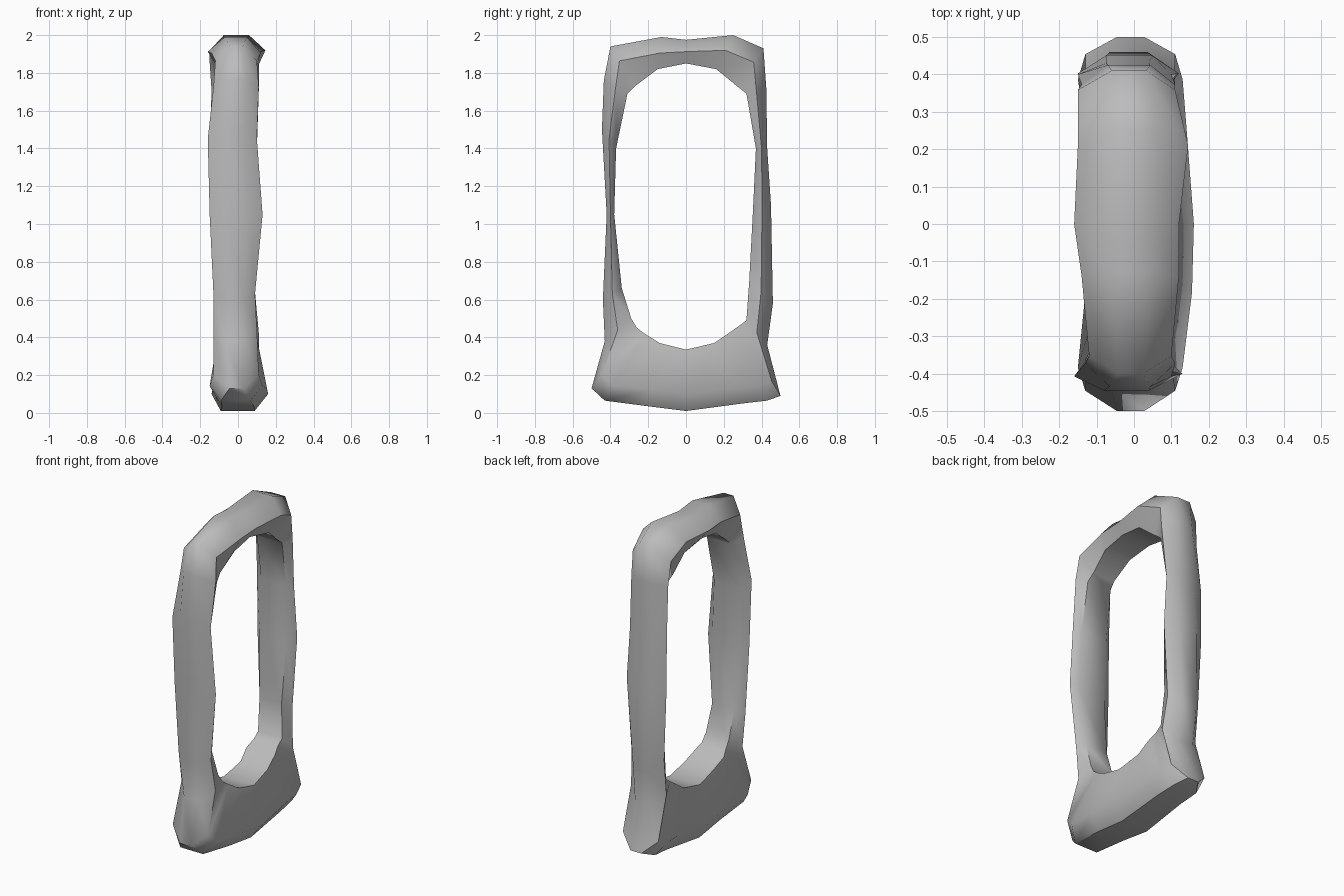
import bpy
import bmesh
import math
from mathutils import Vector

cube = bpy.data.objects.get("Cube")
if cube:
    bpy.data.objects.remove(cube, do_unlink=True)

# Plain stone grey for the whole frame
stone = bpy.data.materials.new("stone_grey")
stone.use_nodes = True
colour = (0.5, 0.5, 0.5, 1.0)
stone.diffuse_color = colour
stone.node_tree.nodes["Principled BSDF"].inputs["Base Color"].default_value = colour

# Stations round the loop: outer rim (y, z), inner rim (y, z), right and left
# width, then optionally the share of the width taken by the outer strip
base_back = [
    (0, .01, 0, .335, -.14, .16, .55), (.3, .05, .15, .37, -.13, .14, .55),
    (.43, .065, .23, .425, -.15, .13, .5), (.5, .09, .28, .46, -.13, .11, .25),
]
back_post = [
    (.43, .36, .32, .49, -.13, .11), (.46, .58, .335, .7, -.13, .09),
    (.45, 1.1, .355, 1.08, -.15, .12), (.43, 1.4, .37, 1.4, -.15, .1),
    (.425, 1.72, .32, 1.69, -.14, .11), (.41, 1.93, .27, 1.73, -.15, .11, .3),
]
top_bar = [
    (.25, 2, .16, 1.82, -.15, .145), (0, 1.975, 0, 1.85, -.16, .12),
    (-.13, 1.99, -.15, 1.82, -.14, .12), (-.4, 1.94, -.27, 1.73, -.12, .1, .25),
]
front_post = [
    (-.435, 1.76, -.31, 1.69, -.13, .11), (-.445, 1.5, -.37, 1.4, -.16, .1),
    (-.42, 1.05, -.38, 1.05, -.15, .13), (-.44, .6, -.34, .66, -.13, .09),
    (-.43, .38, -.29, .5, -.13, .1),
]
base_front = [
    (-.5, .13, -.26, .45, -.13, .11, .25), (-.43, .065, -.22, .42, -.15, .13, .5),
    (-.2, .035, -.14, .37, -.13, .155, .55),
]


def section(bm, yo, zo, yi, zi, right, left, strip=.4):
    """Six-sided slice: narrow outer strip, wide shoulders, flat inner face."""
    outer, inner = Vector((0, yo, zo)), Vector((0, yi, zi))
    depth = (inner - outer).length
    shoulder = outer.lerp(inner, min(.09, depth * .5) / depth)
    corners = [(outer, right * (strip + .1)), (outer, left * strip),
               (shoulder, left), (inner, left * .68), (inner, right * .68),
               (shoulder, right)]
    return [bm.verts.new(p + Vector((x, 0, 0))) for p, x in corners]


# Loft the slices into a closed ring
bm = bmesh.new()
loop = base_back + back_post + top_bar + front_post + base_front
rings = [section(bm, *station) for station in loop]
for i, ring in enumerate(rings):
    previous = rings[i - 1]
    for k in range(len(ring)):
        n = (k + 1) % len(ring)
        bm.faces.new((previous[k], previous[n], ring[n], ring[k]))
bmesh.ops.recalc_face_normals(bm, faces=bm.faces)

mesh = bpy.data.meshes.new("stone_frame")
bm.to_mesh(mesh)
bm.free()
mesh.materials.append(stone)
frame = bpy.data.objects.new("stone_frame", mesh)
bpy.context.scene.collection.objects.link(frame)

# Soft sides with crisp rims
bpy.ops.object.select_all(action='DESELECT')
frame.select_set(True)
bpy.context.view_layer.objects.active = frame
bpy.ops.object.shade_smooth_by_angle(angle=math.radians(50))
